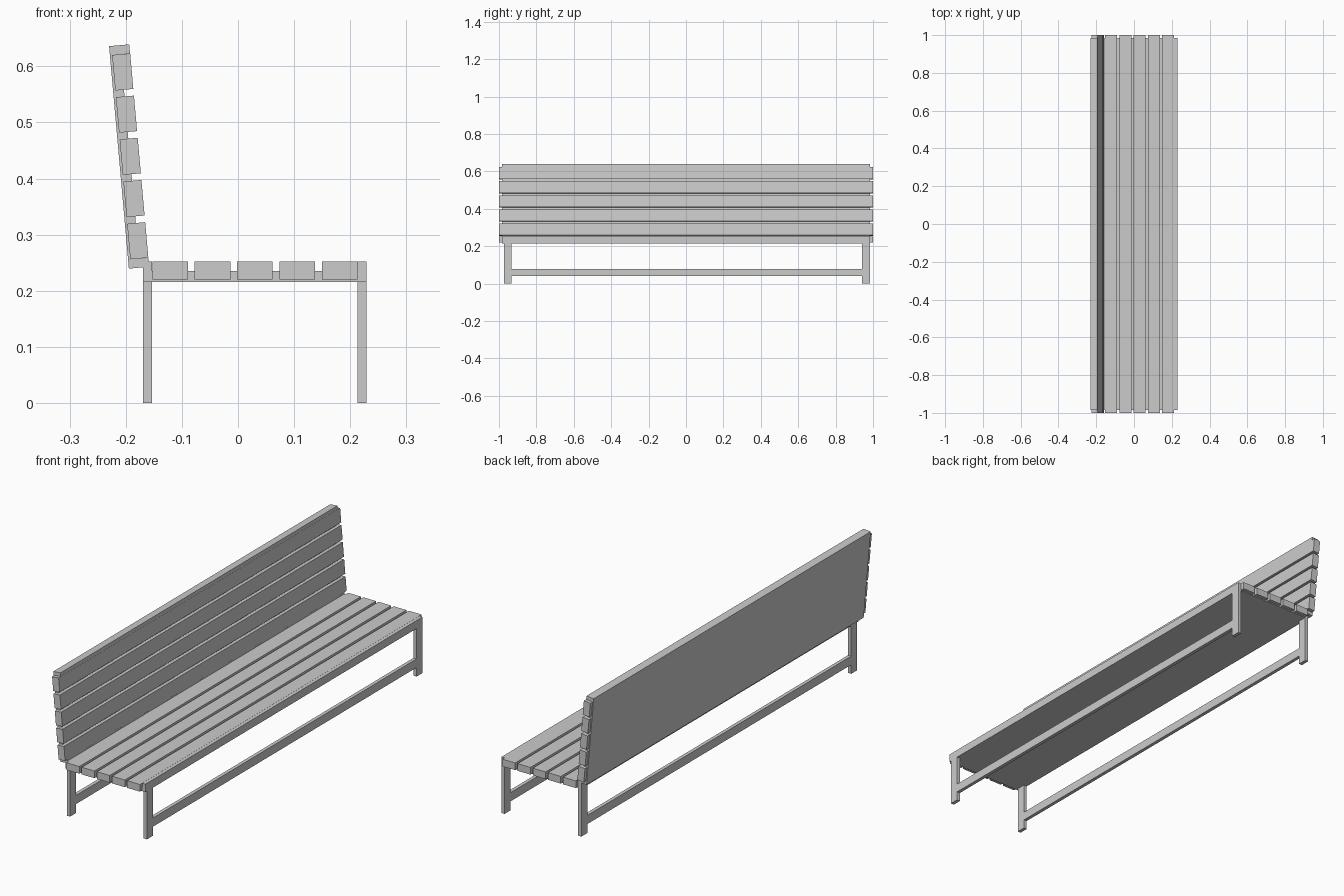
import bpy
import math
from mathutils import Vector

if "Cube" in bpy.data.objects:
    bpy.data.objects.remove(bpy.data.objects["Cube"])


def box(name, centre, size, angle=0.0):
    bpy.ops.mesh.primitive_cube_add(size=1, location=centre, rotation=(0, angle, 0))
    ob = bpy.context.object
    ob.name = name
    ob.scale = size
    bpy.ops.object.transform_apply(location=False, rotation=False, scale=True)
    return ob


LENGTH = 0.398      # size of a slatted frame across its slats
DEPTH = 0.036       # frame thickness
RAIL = 0.016
HALF_Y = 0.984
SLAT, PITCH = 0.0635, 0.0755


def slatted_frame(name, origin, tilt):
    """Board, two edge rails and five slats; tilt turns the run from +x up."""
    run = Vector((math.cos(tilt), 0, math.sin(tilt)))
    out = Vector((-run.z, 0, run.x)) if tilt == 0 else Vector((run.z, 0, -run.x))

    def part(label, u0, u1, v0, v1, half_y):
        centre = Vector(origin) + run * (u0 + u1) / 2 + out * (v0 + v1) / 2
        box(f"{name}_{label}", centre, (u1 - u0, 2 * half_y, v1 - v0), -tilt)

    part("board", RAIL, LENGTH - RAIL, 0, 0.0195, HALF_Y)
    part("rail_a", 0, RAIL, 0, DEPTH, HALF_Y)
    part("rail_b", LENGTH - RAIL, LENGTH, 0, DEPTH, HALF_Y)
    for i in range(5):
        u = RAIL + 0.0003 + i * PITCH
        part(f"slat_{i + 1}", u, u + SLAT, 0.004, DEPTH + 0.0003, 1.0)


# Seat and leaning backrest share the same construction
slatted_frame("seat", (-0.169, 0, 0.216), 0)
slatted_frame("backrest", (-0.1945, 0, 0.2395), math.radians(95.08))

# Legs and long stretchers under the front and back rails
for side, x in (("back", -0.161), ("front", 0.221)):
    for end, y in (("near", -0.953), ("far", 0.963)):
        box(f"{side}_leg_{end}", (x, y, 0.108), (RAIL, 0.042, 0.216))
    box(f"{side}_stretcher", (x, 0.005, 0.06), (RAIL, 1.874, 0.039))
